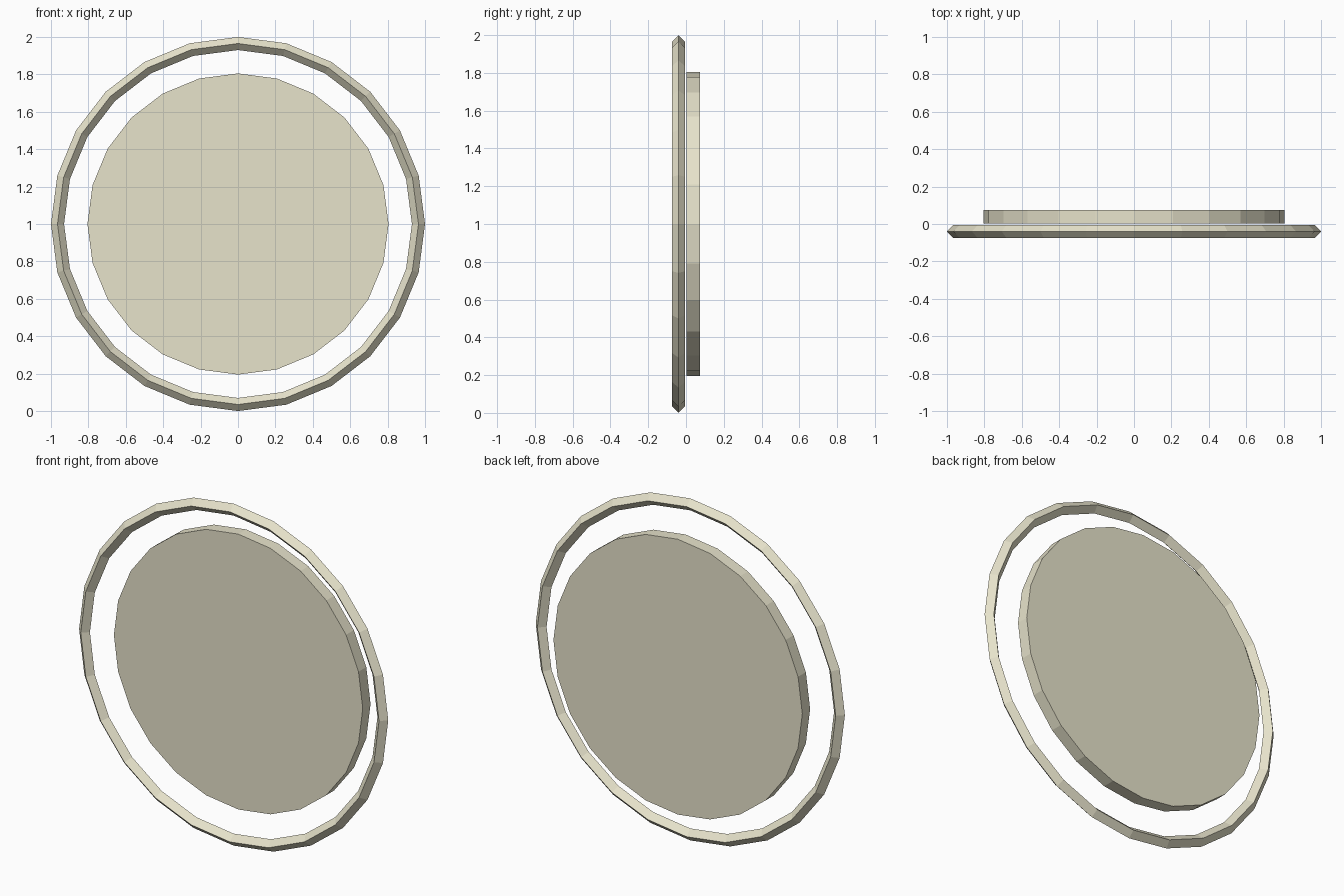
import bpy
from math import pi

if "Cube" in bpy.data.objects:
    bpy.data.objects.remove(bpy.data.objects["Cube"])

cream = bpy.data.materials.new("cream")
cream.diffuse_color = (0.80, 0.77, 0.60, 1)
cream.use_nodes = True
cream.node_tree.nodes["Principled BSDF"].inputs["Base Color"].default_value = cream.diffuse_color


def finish(name):
    obj = bpy.context.object
    obj.name = name
    obj.data.materials.append(cream)
    bpy.ops.object.shade_flat()


# Outer rim: 24-sided ring with a diamond cross-section
bpy.ops.mesh.primitive_torus_add(
    major_segments=24, minor_segments=4, major_radius=0.965, minor_radius=0.035,
    location=(0, -0.04, 1), rotation=(pi / 2, 0, 0))
finish("outer_rim")

# Solid disc floating just behind the rim
bpy.ops.mesh.primitive_cylinder_add(
    vertices=24, radius=0.805, depth=0.072,
    location=(0, 0.039, 1), rotation=(pi / 2, 0, 0))
finish("disc")
